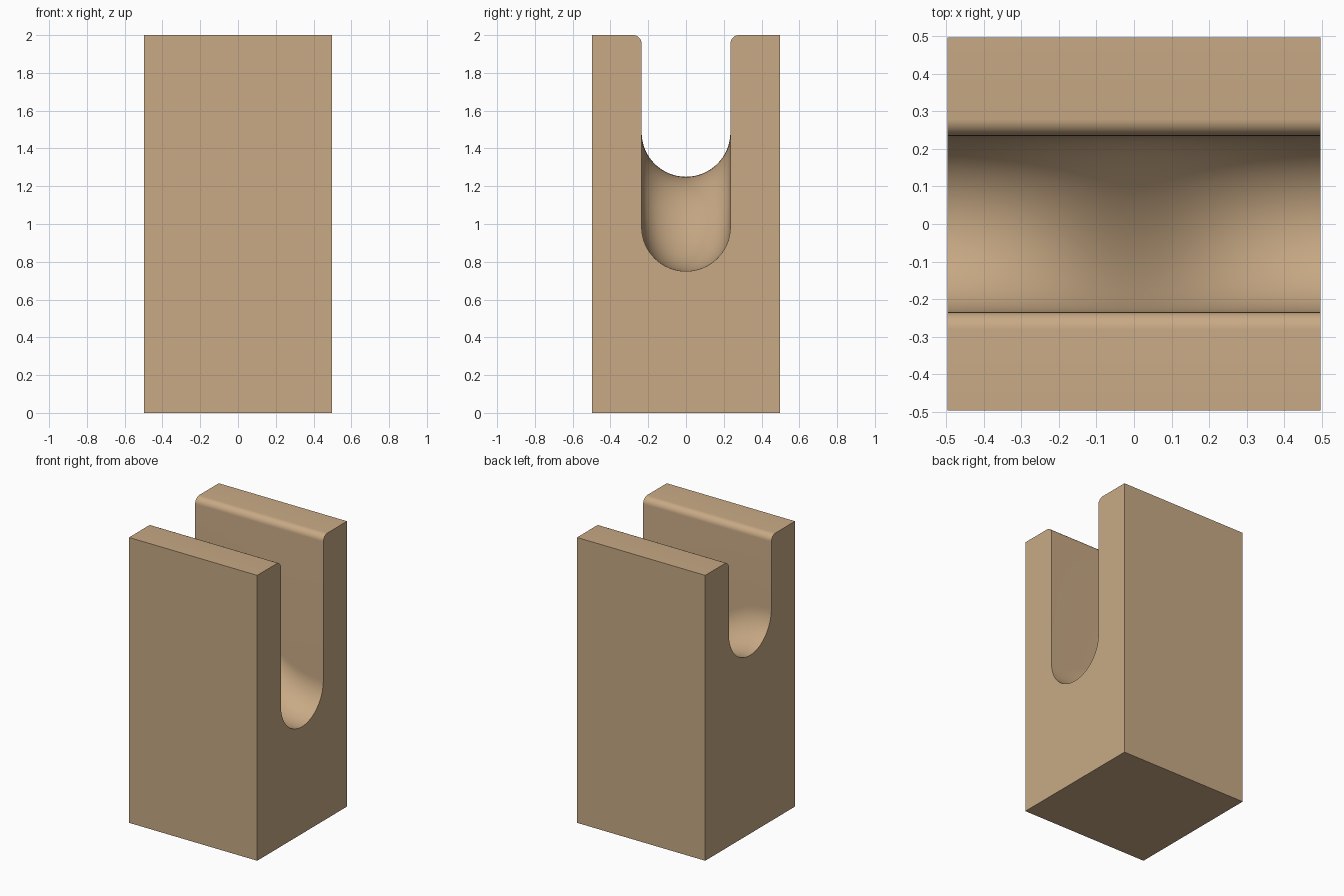
import bpy, bmesh, math

cube = bpy.data.objects.get("Cube")
if cube:
    bpy.data.objects.remove(cube, do_unlink=True)

HALF, TOP = 0.497, 2.0          # block half width and height
R, FILLET = 0.235, 0.045        # groove radius and lip rounding
LOW, HIGH = 0.75, 1.25          # groove floor at the +x and -x ends
STEPS, ARC, LIP = 48, 32, 8


def material(name, color):
    m = bpy.data.materials.new(name)
    m.use_nodes = True
    m.diffuse_color = color
    m.node_tree.nodes["Principled BSDF"].inputs["Base Color"].default_value = color
    return m


def floor_at(t):
    """S-shaped ramp with level ends: returns x and floor height."""
    x = 1.5 * t * (1 - t) + t ** 3
    drop = t * t * (3 - 2 * t)
    return HALF * (2 * x - 1), HIGH + (LOW - HIGH) * drop


def section(floor):
    """Outline of the block with its round-bottomed groove, as (y, z)."""
    left = [(-HALF, 0), (-HALF, TOP)]
    for i in range(LIP + 1):
        a = math.pi / 2 * (1 - i / LIP)
        left.append((-R - FILLET + FILLET * math.cos(a),
                     TOP - FILLET + FILLET * math.sin(a)))
    bowl = []
    for i in range(ARC + 1):
        a = math.pi * (1 + i / ARC)
        bowl.append((R * math.cos(a), floor + R + R * math.sin(a)))
    right = [(-y, z) for y, z in reversed(left)]
    return left + bowl + right


# Block lofted along x, with a groove descending towards +x
bm = bmesh.new()
rings = []
for s in range(STEPS + 1):
    x, floor = floor_at(s / STEPS)
    rings.append([bm.verts.new((x, y, z)) for y, z in section(floor)])
n = len(rings[0])
for a, b in zip(rings, rings[1:]):
    for i in range(n):
        j = (i + 1) % n
        bm.faces.new((a[i], a[j], b[j], b[i]))

# Flat end faces
bm.faces.new(rings[0])
bm.faces.new(rings[-1])
bmesh.ops.recalc_face_normals(bm, faces=bm.faces)

mesh = bpy.data.meshes.new("grooved_block")
bm.to_mesh(mesh)
bm.free()
block = bpy.data.objects.new("grooved_block", mesh)
bpy.context.collection.objects.link(block)
mesh.materials.append(material("tan wood", (0.58, 0.40, 0.235, 1)))

bpy.ops.object.select_all(action='DESELECT')
block.select_set(True)
bpy.context.view_layer.objects.active = block
bpy.ops.object.shade_smooth_by_angle(angle=math.radians(35))
